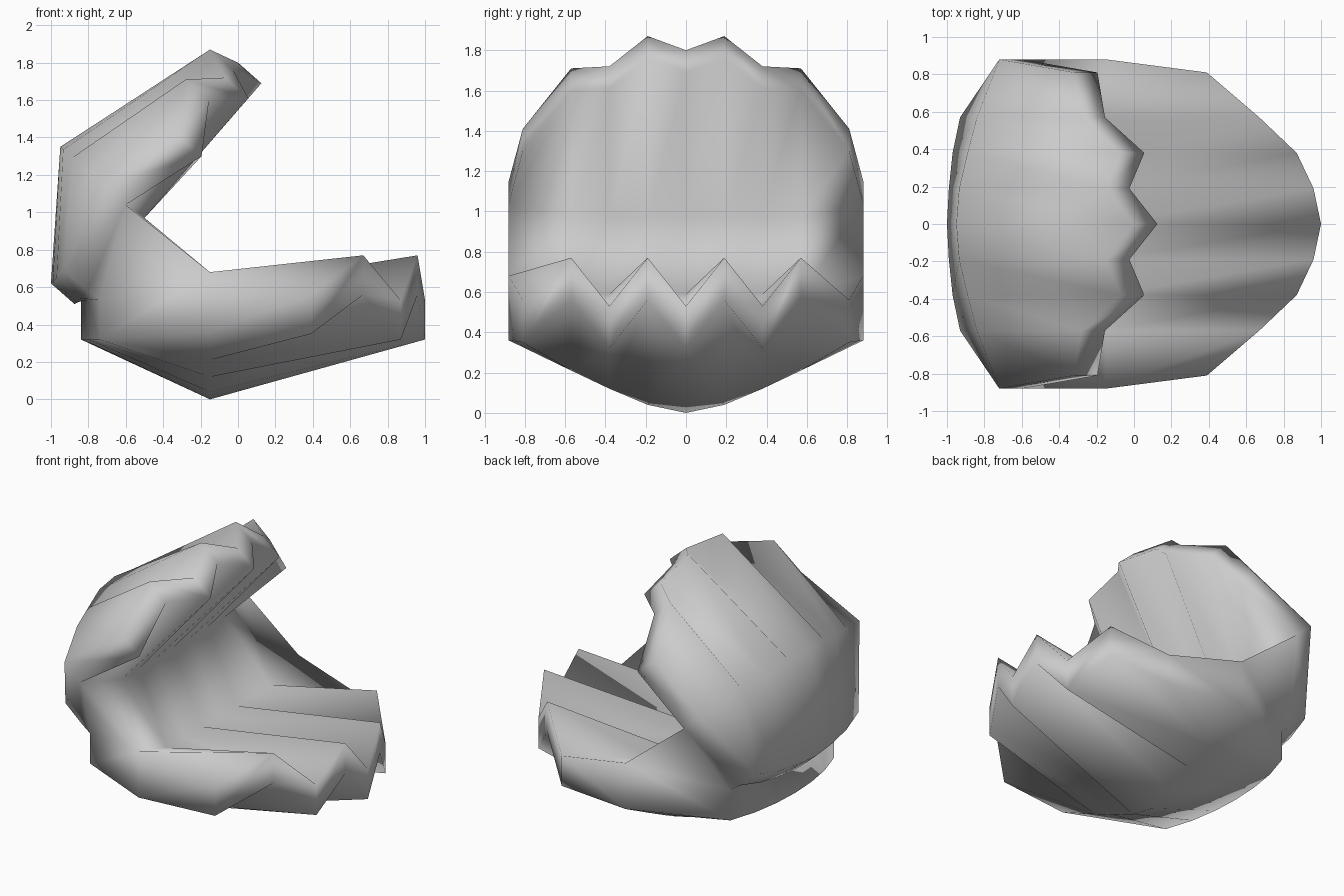
import bpy, bmesh

if "Cube" in bpy.data.objects:
    bpy.data.objects.remove(bpy.data.objects["Cube"])

RIBS = [0, .19, .38, .57]          # rib positions across the shell


def row(bm, ys, xz):
    """Half row of (x, z) from the centre outwards -> full mirrored row of verts."""
    half = [(x, y, z) for y, (x, z) in zip(ys, xz)]
    pts = [(x, -y, z) for x, y, z in reversed(half[1:])] + half
    return [bm.verts.new(p) for p in pts]


def strip(bm, a, b, folds=None):
    """Faces between two rows; folds gives the diagonal of each quad:
    'u' = b[i] to a[i + 1], 'd' = b[i + 1] to a[i]."""
    for i in range(len(a) - 1):
        a0, a1, b1, b0 = a[i], a[i + 1], b[i + 1], b[i]
        if folds is None:
            tris = [tuple(dict.fromkeys((a0, a1, b1, b0)))]
        elif folds[i] == 'u':
            tris = [(a0, a1, b0), (a1, b1, b0)]
        else:
            tris = [(a0, a1, b1), (a0, b1, b0)]
        for t in tris:
            bm.faces.new(t)


def valve(bm, back, mid, rim, inner_mid, inner_side, t, folds):
    """Ribbed half shell with thick toothed border; returns its hinge and inner rows."""
    shift = lambda pts: [(x + t[0], z + t[1]) for x, z in pts]
    mid_y, rim_y = RIBS + [.88], RIBS + [.81]
    b_out, b_in = row(bm, RIBS, back), row(bm, RIBS, shift(back))
    m_out, m_in = row(bm, mid_y, mid), row(bm, mid_y, [inner_mid] * 4 + [inner_side])
    r_out, r_in = row(bm, rim_y, rim), row(bm, rim_y, shift(rim))
    strip(bm, [b_out[0]] + b_out + [b_out[-1]], m_out)   # outer back
    strip(bm, m_out, r_out, folds)                       # outer ribs
    strip(bm, m_in, r_in, 'dddddddd')                    # inner ribs
    strip(bm, r_out, r_in)                               # toothed border
    strip(bm, b_out, b_in)                               # hinge edge
    for i in (0, -1):                                    # side walls
        strip(bm, [b_out[i], m_out[i], r_out[i]], [b_in[i], m_in[i], r_in[i]])
    return b_in, m_in


bm = bmesh.new()

# lower valve
low_back, low_mid = valve(
    bm,
    [(-.84, .32), (-.83, .32), (-.80, .32), (-.74, .32)],
    [(-.15, 0), (-.15, .04), (-.15, .12), (-.15, .21), (-.15, .36)],
    [(1.0, .32), (.96, .56), (.87, .32), (.67, .56), (.39, .35)],
    (-.15, .59), (-.15, .68), (0, .21), 'uddduuud')

# upper valve, swung open, with interlocking teeth
up_back, up_mid = valve(
    bm,
    [(-1.0, .62), (-.99, .63), (-.97, .65), (-.93, .69)],
    [(-.95, 1.35), (-.935, 1.335), (-.89, 1.29), (-.84, 1.25), (-.72, 1.15)],
    [(0, 1.80), (-.15, 1.87), (-.07, 1.72), (-.28, 1.71), (-.32, 1.41)],
    (-.50, .97), (-.60, 1.04), (.125, -.11), 'uuuuuuuu')

# flesh between the valves: inner wall, hinge strip and side webs
strip(bm, low_mid, up_mid)
strip(bm, low_back, up_back)
for i in (0, -1):
    strip(bm, [low_back[i], low_mid[i]], [up_back[i], up_mid[i]])

bmesh.ops.recalc_face_normals(bm, faces=bm.faces)
for f in bm.faces:
    f.smooth = True
me = bpy.data.meshes.new("open_clam")
bm.to_mesh(me)
bm.free()
bpy.context.collection.objects.link(bpy.data.objects.new("open_clam", me))
